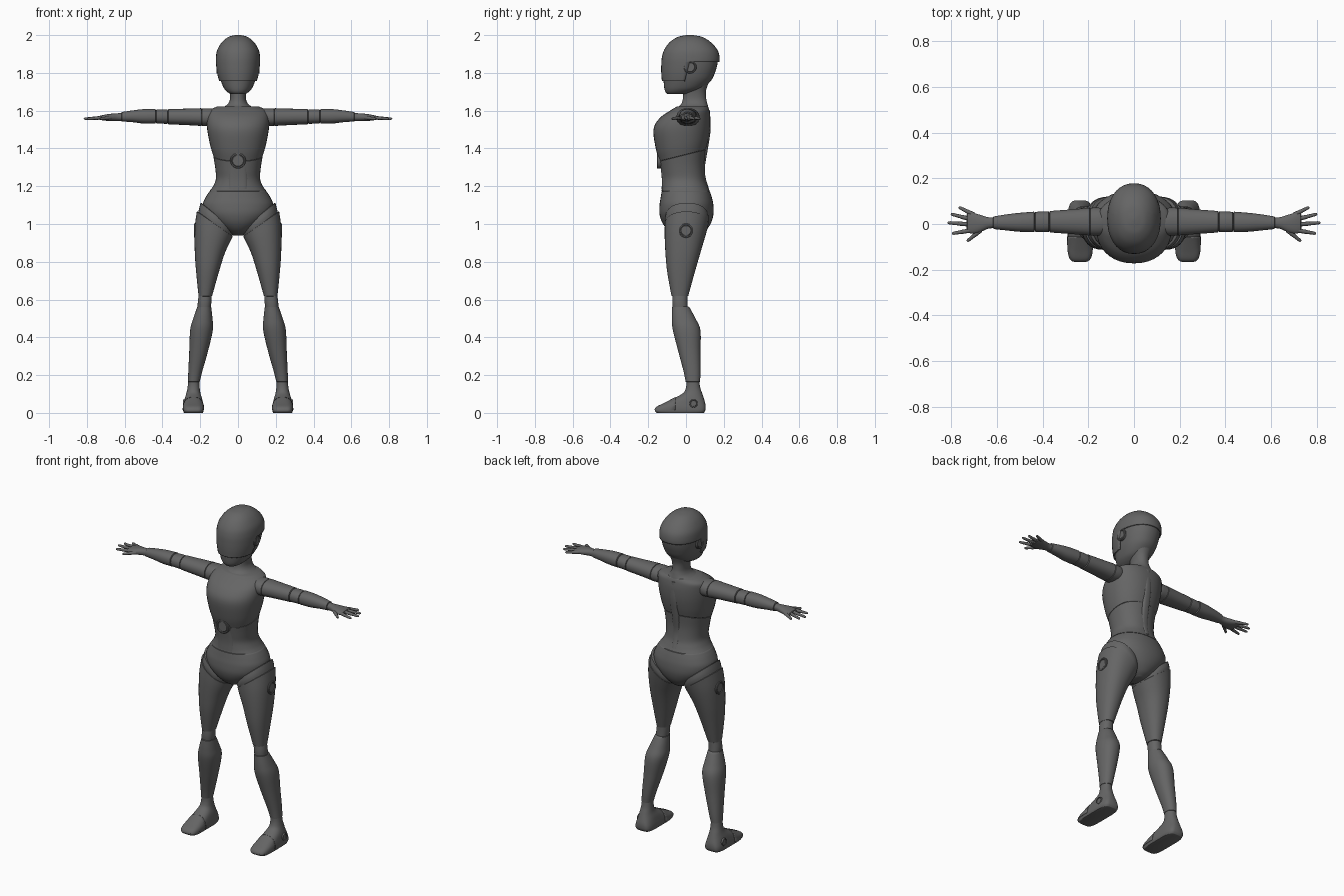
import bpy, bmesh, math
from mathutils import Vector

N = 36
AXES = {'z': lambda u, v, w: (u, v, w),
        'x': lambda u, v, w: (w, v, u),
        'y': lambda u, v, w: (u, w, v)}
dark = bpy.data.materials.new("dark_grey")
dark.diffuse_color = (.13, .13, .13, 1)


def finish(ob, mirror):
    bpy.ops.object.select_all(action='DESELECT')
    ob.select_set(True)
    bpy.context.view_layer.objects.active = ob
    bpy.ops.object.shade_smooth_by_angle(angle=math.radians(40))
    ob.data.materials.clear()
    ob.data.materials.append(dark)
    if mirror:
        ob.modifiers.new("Mirror", 'MIRROR').use_axis[0] = True
    return ob


def spline(rings, sub):
    # Catmull-Rom interpolation between the key sections
    out = []
    for i in range(len(rings) - 1):
        p = [rings[max(0, min(len(rings) - 1, i + k))] for k in (-1, 0, 1, 2)]
        for s in range(sub):
            t = s / sub
            out.append([0.5 * (2*b + (c-a)*t + (2*a-5*b+4*c-d)*t*t + (3*b-a-3*c+d)*t**3)
                        for a, b, c, d in zip(*p)])
    return out + [list(rings[-1])]


def loft(name, rings, axis='z', sub=5, mirror=False, lip=0.003, cuts=(), keep=None, thick=0):
    # ring: position, centre u, radius u, v min, v max, tilt u, tilt v, roundness
    rings = [tuple(r) + (0, 0, 2.2)[len(r) - 5:] for r in rings]
    rings = spline(rings, sub)
    if lip:  # tucked-in ends leave a fine groove between parts
        for end, at in ((rings[0], 0), (rings[-1], len(rings) + 1)):
            e = list(end)
            inner = rings[1] if at == 0 else rings[-2]
            e[0] += math.copysign(lip, e[0] - inner[0])
            m, h = (e[3] + e[4]) / 2, (e[4] - e[3]) / 2
            e[2] -= 2 * lip
            e[3], e[4] = m - h + 2 * lip, m + h - 2 * lip
            rings.insert(at, e)
    bm = bmesh.new()
    loops = []
    for w, cu, ru, v0, v1, tu, tv, ex in rings:
        loop = []
        for i in range(N):
            a = 2 * math.pi * i / N
            c, s = math.cos(a), math.sin(a)
            du = ru * math.copysign(abs(c) ** (2 / ex), c)
            dv = (v1 - v0) / 2 * math.copysign(abs(s) ** (2 / ex), s)
            loop.append(bm.verts.new(AXES[axis](cu + du, (v0 + v1) / 2 + dv, w + tu*du + tv*dv)))
        loops.append(loop)
    for a, b in zip(loops, loops[1:]):
        for i in range(N):
            j = (i + 1) % N
            bm.faces.new((a[i], a[j], b[j], b[i]))
    bm.faces.new(loops[0])
    bm.faces.new(loops[-1])
    bmesh.ops.recalc_face_normals(bm, faces=bm.faces)
    for co, no in cuts:
        bmesh.ops.bisect_plane(bm, geom=bm.verts[:] + bm.edges[:] + bm.faces[:],
                               plane_co=co, plane_no=no)
    if keep:
        drop = [f for f in bm.faces if not keep(f.calc_center_median())]
        bmesh.ops.delete(bm, geom=drop, context='FACES')
    me = bpy.data.meshes.new(name)
    bm.to_mesh(me)
    bm.free()
    ob = bpy.data.objects.new(name, me)
    bpy.context.collection.objects.link(ob)
    if thick:
        mod = ob.modifiers.new("Thickness", 'SOLIDIFY')
        mod.thickness, mod.offset = thick, 0
    return finish(ob, mirror)


def disc(name, axis, w0, w1, cu, cv, r, mirror=False):
    d = math.copysign(0.005, w1 - w0)
    prof = ((w0, r), (w1 - d/2, r), (w1, r*.93), (w1, r*.8), (w1 - d, r*.75), (w1 - d/2, r*.68))
    loft(name, [(w, cu, q, cv - q, cv + q, 0, 0, 2) for w, q in prof],
         axis, sub=1, mirror=mirror, lip=0)


# Torso
loft("chest", [(1.365, 0, .132, -.141, .105, 0, .25), (1.42, 0, .148, -.16, .117, 0, .15),
               (1.50, 0, .163, -.172, .127), (1.56, 0, .165, -.14, .129),
               (1.60, 0, .155, -.085, .124), (1.618, 0, .12, -.055, .118)])
loft("abdomen", [(1.175, 0, .15, -.129, .126), (1.20, 0, .132, -.127, .115),
                 (1.24, 0, .117, -.126, .102), (1.30, 0, .121, -.132, .097, 0, .15),
                 (1.362, 0, .131, -.140, .104, 0, .25)])
loft("pelvis", [(.942, 0, .03, -.035, .07), (.96, 0, .065, -.085, .10),
                (1.0, 0, .125, -.122, .13), (1.05, 0, .175, -.14, .145),
                (1.10, 0, .187, -.14, .145), (1.14, 0, .172, -.134, .137),
                (1.172, 0, .152, -.129, .127)])
loft("abdomen_panel", [(1.185, 0, .055, -.129, -.06, 0, 0, 3.5), (1.24, 0, .054, -.128, -.06, 0, 0, 3.5),
                       (1.32, 0, .052, -.137, -.06, 0, 0, 3.5)])
loft("spine_strip", [(1.19, 0, .02, .05, .121, 0, 0, 3), (1.24, 0, .022, .05, .105, 0, 0, 3),
                     (1.30, 0, .024, .05, .10, 0, 0, 3), (1.40, 0, .027, .05, .116, 0, 0, 3),
                     (1.50, 0, .028, .05, .13, 0, 0, 3), (1.60, 0, .022, .05, .126, 0, 0, 3)])
disc("belly_disc", 'y', -.09, -.153, 0, 1.335, .042)

# Neck and head
loft("neck", [(1.606, 0, .105, -.065, .121), (1.626, 0, .065, -.034, .116),
              (1.645, 0, .048, -.021, .111), (1.67, 0, .042, -.016, .106),
              (1.71, 0, .046, -.014, .107), (1.76, 0, .06, -.01, .125)])
HEAD = [(1.688, 0, .045, -.103, .01), (1.70, 0, .063, -.114, .05), (1.72, 0, .08, -.12, .095),
        (1.76, 0, .097, -.124, .138), (1.80, 0, .107, -.127, .158), (1.84, 0, .112, -.127, .17),
        (1.88, 0, .113, -.124, .174), (1.92, 0, .106, -.112, .163), (1.96, 0, .082, -.083, .128),
        (1.985, 0, .052, -.045, .088), (1.994, 0, .024, -.01, .05), (1.997, 0, .004, .016, .024)]
CORE = [(z - .004 * (z > 1.9), x, max(.003, r - .005), a + .005, b - .005) for z, x, r, a, b in HEAD[:-1]]
loft("head_core", CORE, lip=0)
loft("helmet", HEAD, lip=0, thick=.008,
     cuts=[((0, 0, 1.757), (0, 0, 1)), ((0, 0, 1.857), (0, 0, 1)), ((0, -.005, 1.76), (0, 1, -.25))],
     keep=lambda c: c.z > 1.857 or (c.z > 1.757 and c.y + .005 < .25 * (c.z - 1.76)))
disc("ear_disc", 'x', .08, .115, 1.83, .022, .034, True)

# Legs
loft("thigh", [(.62, .173, .036, -.077, .012), (.75, .161, .061, -.1, .048),
               (.85, .150, .079, -.109, .077, .1), (.94, .136, .093, -.113, .103, .4),
               (1.0, .123, .095, -.112, .118, .7)], mirror=True)
loft("hip_band", [(.985, .124, .089, -.108, .113, .68), (1.015, .116, .09, -.112, .12, .75),
                  (1.04, .108, .09, -.108, .118, .8)], mirror=True)
loft("knee", [(.54, .18, .033, -.068, .01), (.585, .177, .036, -.072, .008),
              (.63, .173, .033, -.07, .008)], mirror=True)
loft("shin", [(.165, .234, .031, -.002, .074), (.22, .226, .037, -.013, .077),
              (.33, .208, .05, -.042, .077), (.44, .193, .06, -.07, .076),
              (.50, .186, .051, -.075, .05), (.56, .179, .037, -.074, .018)], mirror=True)
disc("hip_disc", 'x', .19, .233, .965, .0, .038, True)

# Feet, with a slightly raised toe cap
FOOT = [(0, .236, .05, -.156, .095, 0, 0, 4.5), (.012, .236, .054, -.165, .102, 0, 0, 4.5),
        (.03, .236, .054, -.155, .104, 0, 0, 4), (.05, .236, .051, -.116, .102, 0, 0, 3.2),
        (.075, .236, .046, -.068, .095, 0, 0, 2.5), (.105, .236, .037, -.015, .085),
        (.135, .235, .032, 0, .075), (.172, .234, .029, .002, .07)]
loft("foot", FOOT, mirror=True, lip=.001)
loft("toe_cap", FOOT, mirror=True, lip=.001, thick=.005,
     cuts=[((0, -.055, .05), (0, 1, 0)), ((0, 0, .015), (0, 0, 1))],
     keep=lambda c: c.y < -.055 and c.z > .015)
disc("ankle_disc", 'x', .25, .291, .05, .04, .022, True)

# Arms
loft("shoulder", [(.12, 1.565, .043, -.043, .063), (.15, 1.565, .047, -.05, .071),
                  (.19, 1.565, .047, -.05, .071)], 'x', mirror=True)
loft("upper_arm", [(.194, 1.566, .047, -.05, .071), (.26, 1.567, .044, -.045, .065),
                   (.368, 1.568, .04, -.037, .057)], 'x', mirror=True)
loft("elbow", [(.374, 1.568, .038, -.035, .055), (.40, 1.569, .038, -.036, .055),
               (.432, 1.569, .037, -.035, .053)], 'x', mirror=True)
loft("forearm", [(.438, 1.57, .039, -.036, .054), (.50, 1.57, .038, -.034, .049),
                 (.56, 1.57, .031, -.028, .042), (.615, 1.568, .025, -.022, .033)], 'x', mirror=True)

# Hands
loft("palm", [(.61, 1.567, .021, -.018, .029), (.64, 1.566, .02, -.021, .03),
              (.68, 1.564, .019, -.038, .042), (.71, 1.563, .015, -.042, .05),
              (.73, 1.562, .011, -.036, .048)], 'x', mirror=True)
cu = bpy.data.curves.new("fingers", 'CURVE')
cu.dimensions, cu.bevel_depth, cu.bevel_resolution, cu.use_fill_caps = '3D', .01, 3, True
FINGERS = [((.672, -.028), (.732, -.076)), ((.715, -.028), (.798, -.042)), ((.72, -.002), (.817, .006)),
           ((.715, .021), (.803, .044)), ((.70, .04), (.768, .074))]
for base, tip in FINGERS:
    a, b = Vector((*base, 1.563)), Vector((*tip, 1.557))
    sp = cu.splines.new('POLY')
    keys = ((0, .95), (.45, .92), (.5, .82), (.9, .7), (.98, .45), (1, .15))
    sp.points.add(len(keys) - 1)
    for pt, (t, r) in zip(sp.points, keys):
        pt.co = (*a.lerp(b, t), 1)
        pt.radius = r
ob = bpy.data.objects.new("fingers", cu)
bpy.context.collection.objects.link(ob)
bpy.ops.object.select_all(action='DESELECT')
ob.select_set(True)
bpy.context.view_layer.objects.active = ob
bpy.ops.object.convert(target='MESH')
finish(bpy.context.view_layer.objects.active, True)
